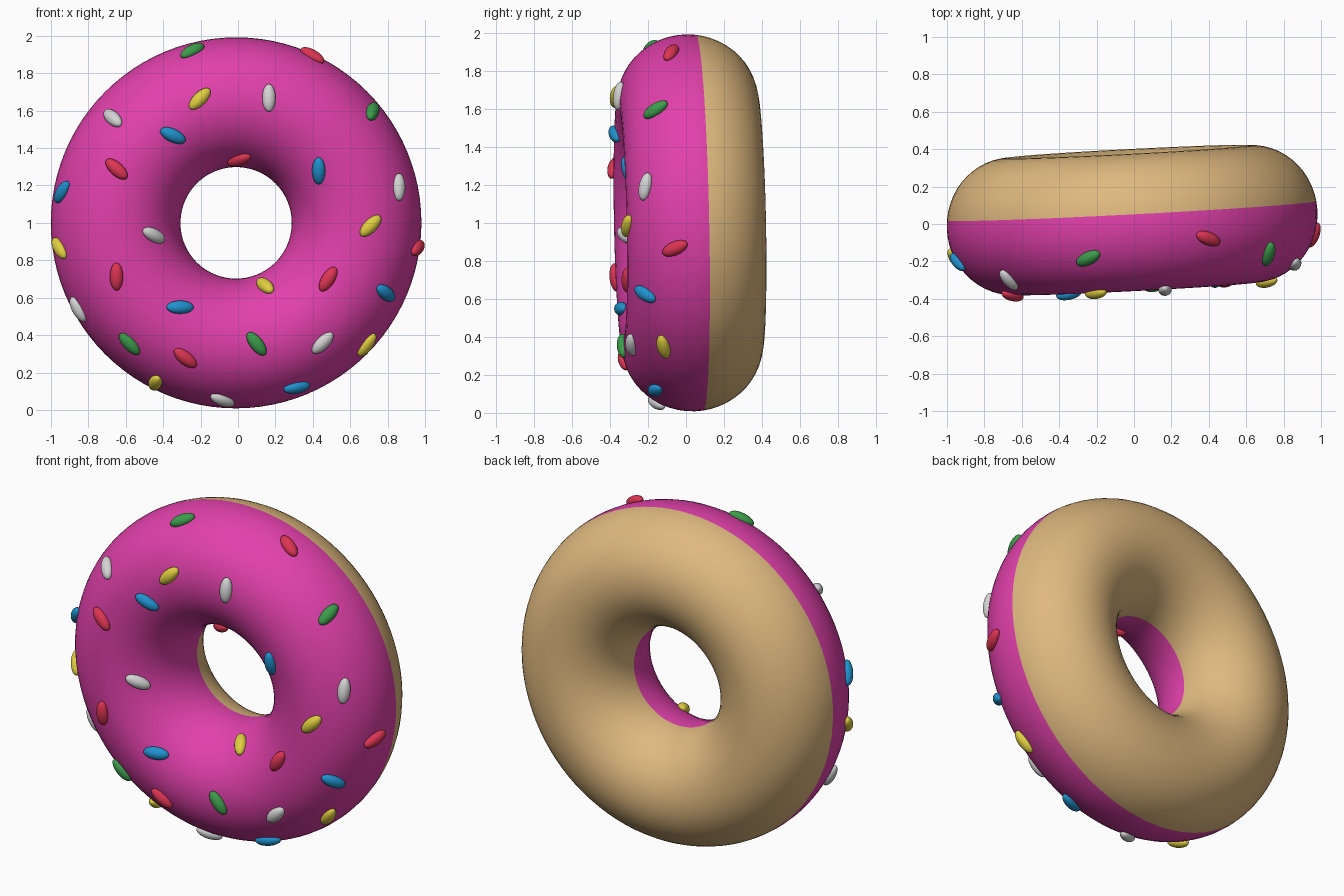
import bpy, bmesh, math
from mathutils import Vector, Matrix

if "Cube" in bpy.data.objects:
    bpy.data.objects.remove(bpy.data.objects["Cube"])

# ring size: main radius, tube half-width, tube half-depth
R, A, B = 0.645, 0.347, 0.367
CENTRE = Vector((-0.01, 0.021, 1.0))
AXIS = Vector((-0.052, 1, 0.02)).normalized()      # ring leans slightly
ROT = Vector((0, 1, 0)).rotation_difference(AXIS).to_matrix()
INV = ROT.transposed()


def material(name, rgb):
    m = bpy.data.materials.new(name)
    m.diffuse_color = (*rgb, 1)
    m.use_nodes = True
    m.node_tree.nodes["Principled BSDF"].inputs["Base Color"].default_value = m.diffuse_color
    return m


pink = material("pink_icing", (0.76, 0.052, 0.41))
tan = material("tan_dough", (0.74, 0.485, 0.212))
colours = {
    "red": material("red", (0.72, 0.035, 0.085)),
    "yellow": material("yellow", (0.74, 0.62, 0.05)),
    "blue": material("blue", (0.014, 0.29, 0.62)),
    "green": material("green", (0.045, 0.33, 0.07)),
    "white": material("white", (0.66, 0.66, 0.66)),
}


def add_object(name, bm, mats):
    bmesh.ops.recalc_face_normals(bm, faces=bm.faces)
    for f in bm.faces:
        f.smooth = True
    me = bpy.data.meshes.new(name)
    bm.to_mesh(me)
    bm.free()
    for m in mats:
        me.materials.append(m)
    ob = bpy.data.objects.new(name, me)
    bpy.context.collection.objects.link(ob)
    return ob


# ring body: the tube section has points exactly on the icing edge
split = math.asin(0.05 / B)
n_front, n_back, n_ring = 28, 24, 96
front_span = math.pi + 2 * split
phis = [-split + front_span * i / n_front for i in range(n_front)]
phis += [math.pi + split + (2 * math.pi - front_span) * i / n_back for i in range(n_back)]
n_tube = len(phis)
bm = bmesh.new()
rings = []
for k in range(n_ring):
    t = 2 * math.pi * k / n_ring
    ring = []
    for p in phis:
        rho = R + A * math.cos(p)
        ring.append(bm.verts.new((rho * math.cos(t), -B * math.sin(p), rho * math.sin(t))))
    rings.append(ring)
for k in range(n_ring):
    a, b = rings[k], rings[(k + 1) % n_ring]
    for i in range(n_tube):
        j = (i + 1) % n_tube
        f = bm.faces.new((a[i], a[j], b[j], b[i]))
        f.material_index = 0 if i < n_front else 1
body = add_object("ring_body", bm, [pink, tan])
body.matrix_world = Matrix.Translation(CENTRE) @ ROT.to_4x4()

# one sprinkle mesh per colour
sprinkle_mesh = {}
counts = {}


def add_sprinkle(colour, point, direction, on_rim):
    """Lay a sprinkle on the ring surface, its length along direction."""
    p = INV @ (Vector(point) - CENTRE)
    t = math.atan2(p.z, p.x)
    c = (math.hypot(p.x, p.z) - R) / A
    if on_rim:
        phi = math.atan2(-p.y / B, c)
    else:
        phi = math.acos(max(-0.96, min(0.96, c)))
    rho = R + A * math.cos(phi)
    spot = Vector((rho * math.cos(t), -B * math.sin(phi), rho * math.sin(t)))
    n = Vector((math.cos(phi) * math.cos(t) / A, -math.sin(phi) / B,
                math.cos(phi) * math.sin(t) / A)).normalized()
    n, spot = ROT @ n, ROT @ spot + CENTRE
    d = Vector(direction)
    if not on_rim:                                  # lift the front-view direction
        d.y = -(n.x * d.x + n.z * d.z) / n.y
    d = (d - n * d.dot(n)).normalized()
    s = n.cross(d)
    counts[colour] = counts.get(colour, 0) + 1
    name = f"{colour}_sprinkle_{counts[colour]}"
    if colour not in sprinkle_mesh:
        bm = bmesh.new()
        bmesh.ops.create_uvsphere(bm, u_segments=20, v_segments=12, radius=1)
        ob = add_object(name, bm, [colours[colour]])
        sprinkle_mesh[colour] = ob.data
    else:
        ob = bpy.data.objects.new(name, sprinkle_mesh[colour])
        bpy.context.collection.objects.link(ob)
    frame = Matrix((d, s, n)).transposed().to_4x4()
    ob.matrix_world = (Matrix.Translation(spot + n * 0.004) @ frame
                       @ Matrix.Diagonal((0.075, 0.036, 0.032, 1)))


# sprinkles on the front: colour, x, z, slant in the front view
for colour, x, z, slant in [
    ("green", -0.24, 1.915, 27), ("white", -0.67, 1.56, -43),
    ("yellow", -0.21, 1.665, 45), ("white", 0.16, 1.67, 90),
    ("blue", -0.355, 1.47, -25), ("red", 0.01, 1.34, 20),
    ("blue", 0.43, 1.28, 90), ("red", -0.655, 1.29, -42),
    ("white", -0.455, 0.935, -27), ("yellow", 0.705, 0.985, 45),
    ("red", -0.655, 0.715, 90), ("blue", -0.315, 0.55, 0),
    ("yellow", 0.15, 0.66, -42), ("red", 0.48, 0.70, 58),
    ("green", -0.58, 0.355, -47), ("red", -0.285, 0.28, -38),
    ("green", 0.095, 0.355, -52), ("white", 0.45, 0.36, 45),
    ("blue", 0.79, 0.625, -38), ("white", 0.86, 1.19, 90),
    ("blue", 0.318, 0.122, 10), ("white", -0.078, 0.055, -20),
    ("blue", -0.935, 1.163, 60),
]:
    a = math.radians(slant)
    add_sprinkle(colour, (x, -0.25, z), (math.cos(a), 0, math.sin(a)), False)

# sprinkles around the rim: colour, position, direction
for colour, point, direction in [
    ("red", (0.40, -0.08, 1.90), (0.85, -0.33, -0.5)),
    ("green", (0.725, -0.165, 1.60), (0.15, 0.8, 0.45)),
    ("red", (0.965, -0.06, 0.865), (0, 0.87, 0.38)),
    ("yellow", (-0.95, -0.18, 0.865), (0.4, -0.5, -0.6)),
    ("white", (-0.86, -0.16, 0.535), (0.45, 0, -0.88)),
    ("yellow", (-0.45, -0.16, 0.13), (-0.1, 1, -0.2)),
    ("yellow", (0.697, -0.125, 0.34), (0.6, -0.2, 0.77)),
]:
    add_sprinkle(colour, point, direction, True)
